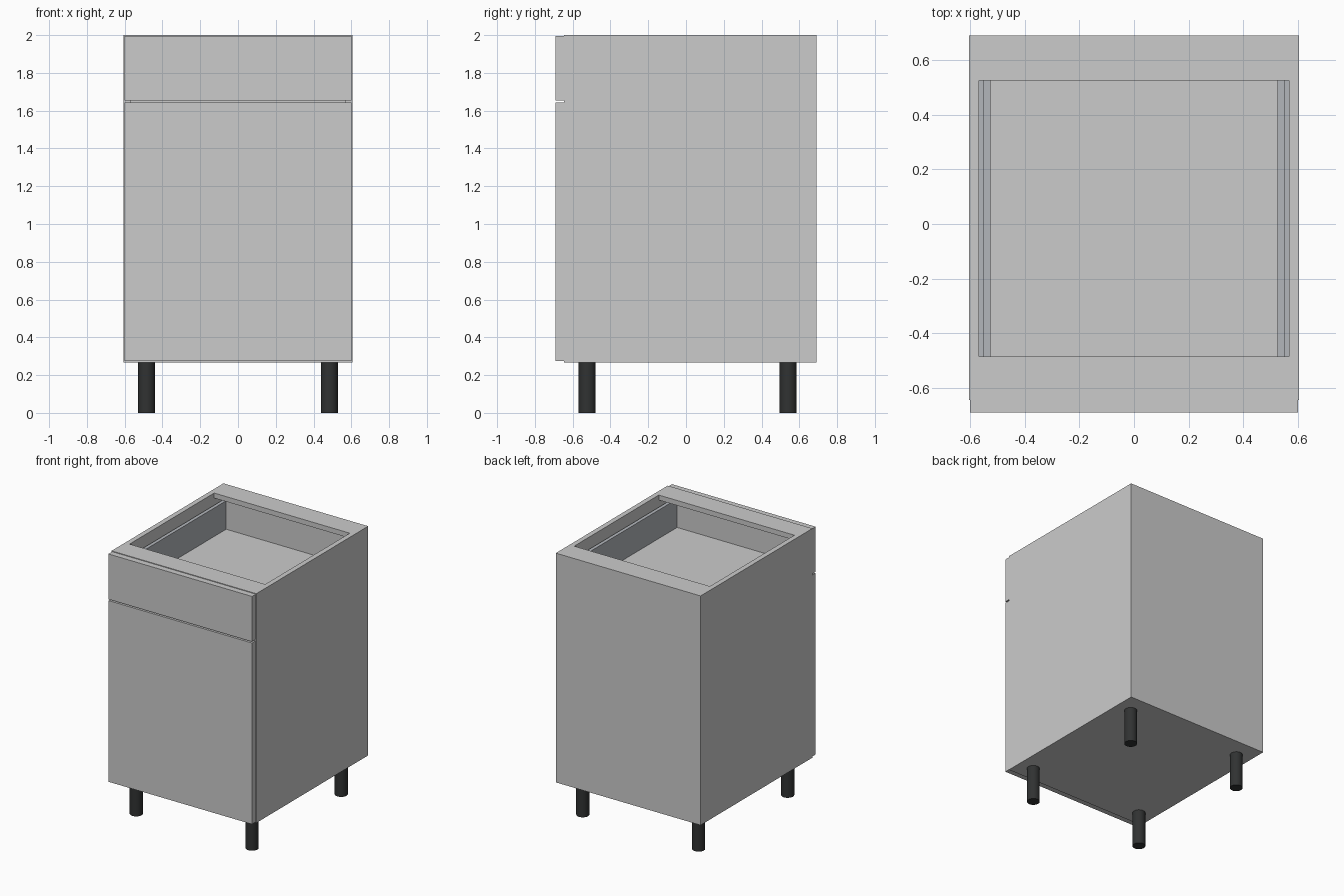
import bpy

if "Cube" in bpy.data.objects:
    bpy.data.objects.remove(bpy.data.objects["Cube"])

# Materials
dark = bpy.data.materials.new("dark_plastic")
dark.diffuse_color = (0.03, 0.032, 0.032, 1)
dark.use_nodes = True
dark.node_tree.nodes["Principled BSDF"].inputs["Base Color"].default_value = dark.diffuse_color
metal = bpy.data.materials.new("drawer_metal")
metal.diffuse_color = (0.45, 0.47, 0.5, 1)
metal.use_nodes = True
metal.node_tree.nodes["Principled BSDF"].inputs["Base Color"].default_value = metal.diffuse_color


def box(name, x, y, z, mat=None):
    """Box from (min, max) ranges on each axis."""
    bpy.ops.mesh.primitive_cube_add(size=1, location=[sum(r) / 2 for r in (x, y, z)])
    ob = bpy.context.object
    ob.name = name
    ob.scale = [r[1] - r[0] for r in (x, y, z)]
    bpy.ops.object.transform_apply(location=False, rotation=False, scale=True)
    if mat:
        ob.data.materials.append(mat)
    return ob


W, T = 0.605, 0.038            # half width, panel thickness
IN = W - T                     # inner half width
FRONT, BACK = -0.645, 0.69     # carcass depth
BASE, TOP = 0.268, 2.0         # carcass height

# Carcass
for side, s in (("left", -1), ("right", 1)):
    box(f"{side}_side_panel", sorted((s * IN, s * W)), (FRONT, BACK), (BASE, TOP))
box("bottom_panel", (-IN, IN), (FRONT, BACK), (BASE, BASE + T))
box("back_panel", (-IN, IN), (BACK - T, BACK), (BASE + T, TOP - T))
box("front_top_rail", (-IN, IN), (FRONT, -0.485), (TOP - T, TOP))
box("back_top_rail", (-IN, IN), (0.525, BACK), (TOP - T, TOP))

# Door and drawer front
box("door", (-0.6, 0.6), (-0.69, FRONT), (0.274, 1.643))
box("drawer_front", (-0.6, 0.6), (-0.69, FRONT), (1.653, 1.995))

# Drawer box with side runners
box("drawer_bottom", (-0.526, 0.526), (FRONT, 0.635), (1.67, 1.705))
box("drawer_back", (-0.526, 0.526), (0.61, 0.635), (1.705, 1.92))
for side, s in (("left", -1), ("right", 1)):
    box(f"{side}_drawer_side", sorted((s * 0.526, s * 0.552)), (FRONT, 0.635), (1.67, 1.92), metal)
    box(f"{side}_drawer_runner", sorted((s * 0.552, s * IN)), (FRONT, 0.635), (1.67, 1.74), metal)

# Legs
for side, x in (("left", -0.484), ("right", 0.484)):
    for end, y in (("front", -0.523), ("back", 0.541)):
        bpy.ops.mesh.primitive_cylinder_add(vertices=32, radius=0.045, depth=BASE,
                                            location=(x, y, BASE / 2))
        leg = bpy.context.object
        leg.name = f"{end}_{side}_leg"
        leg.data.materials.append(dark)
        bpy.ops.object.shade_smooth_by_angle()
